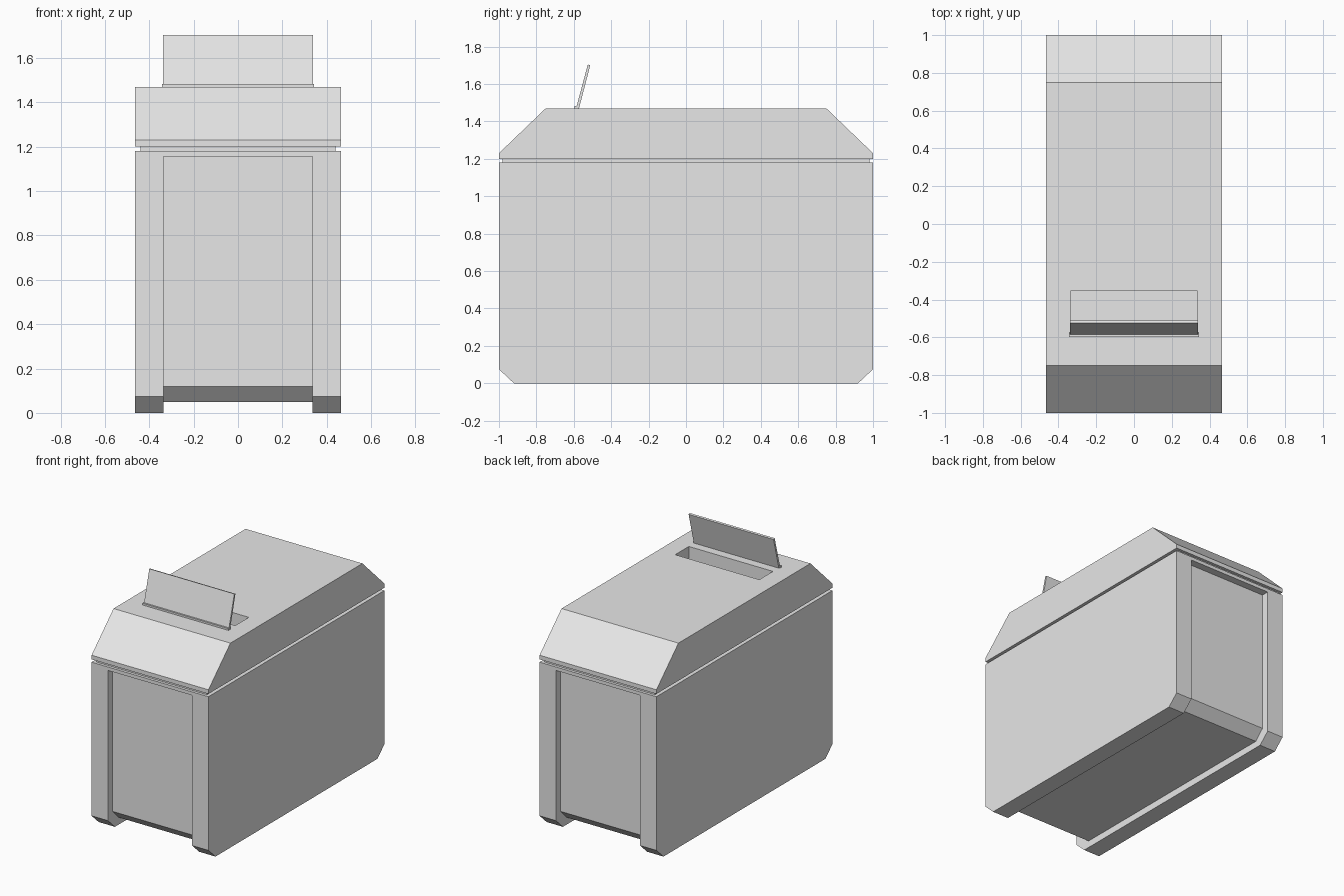
import bpy
import bmesh

cube = bpy.data.objects.get("Cube")
if cube:
    bpy.data.objects.remove(cube, do_unlink=True)

grey = bpy.data.materials.new("plain_grey")
grey.use_nodes = True
colour = (0.8, 0.8, 0.8, 1)
grey.diffuse_color = colour
grey.node_tree.nodes["Principled BSDF"].inputs["Base Color"].default_value = colour


def extrude_profile(name, profile, half_width):
    """Sweep a side profile of (y, z) points across the width."""
    bm = bmesh.new()
    face = bm.faces.new([bm.verts.new((-half_width, y, z)) for y, z in profile])
    swept = bmesh.ops.extrude_face_region(bm, geom=[face])["geom"]
    verts = [v for v in swept if isinstance(v, bmesh.types.BMVert)]
    bmesh.ops.translate(bm, verts=verts, vec=(2 * half_width, 0, 0))
    bmesh.ops.recalc_face_normals(bm, faces=bm.faces)
    mesh = bpy.data.meshes.new(name)
    bm.to_mesh(mesh)
    bm.free()
    mesh.materials.append(grey)
    obj = bpy.data.objects.new(name, mesh)
    bpy.context.collection.objects.link(obj)
    return obj


def mirrored(half):
    """Complete a front-half profile with its back half."""
    return half + [(-y, z) for y, z in reversed(half)]


def rectangle(y0, y1, z0, z1):
    return [(y0, z0), (y1, z0), (y1, z1), (y0, z1)]


def cut(target, cutter):
    cutter.hide_render = True
    mod = target.modifiers.new("cut", "BOOLEAN")
    mod.operation = "DIFFERENCE"
    mod.solver = "EXACT"
    mod.object = cutter
    bpy.context.view_layer.objects.active = target
    bpy.ops.object.modifier_apply(modifier=mod.name)
    bpy.data.objects.remove(cutter, do_unlink=True)


# Body with one continuous recess down the front, underneath and up the back
body = extrude_profile("body", mirrored([(-1, 1.18), (-1, 0.075), (-0.92, 0)]), 0.465)
recess = mirrored([(-1.1, -0.1), (-1.1, 1.155), (-0.945, 1.155),
                   (-0.945, 0.12), (-0.875, 0.05)])
cut(body, extrude_profile("recess_cutter", recess, 0.335))

# Narrow neck leaving a shadow gap under the lid
extrude_profile("neck", rectangle(-0.98, 0.98, 1.17, 1.21), 0.44)

# Sloped lid with a slot
lid = extrude_profile("lid", mirrored([(-1, 1.2), (-1, 1.23), (-0.75, 1.47)]), 0.465)
cut(lid, extrude_profile("slot_cutter", rectangle(-0.51, -0.355, 1.25, 1.6), 0.335))

# Leaning flap and its hinge strip
extrude_profile("flap", [(-0.588, 1.47), (-0.573, 1.466),
                         (-0.512, 1.7), (-0.525, 1.704)], 0.338)
extrude_profile("flap_hinge", rectangle(-0.597, -0.573, 1.46, 1.483), 0.343)
